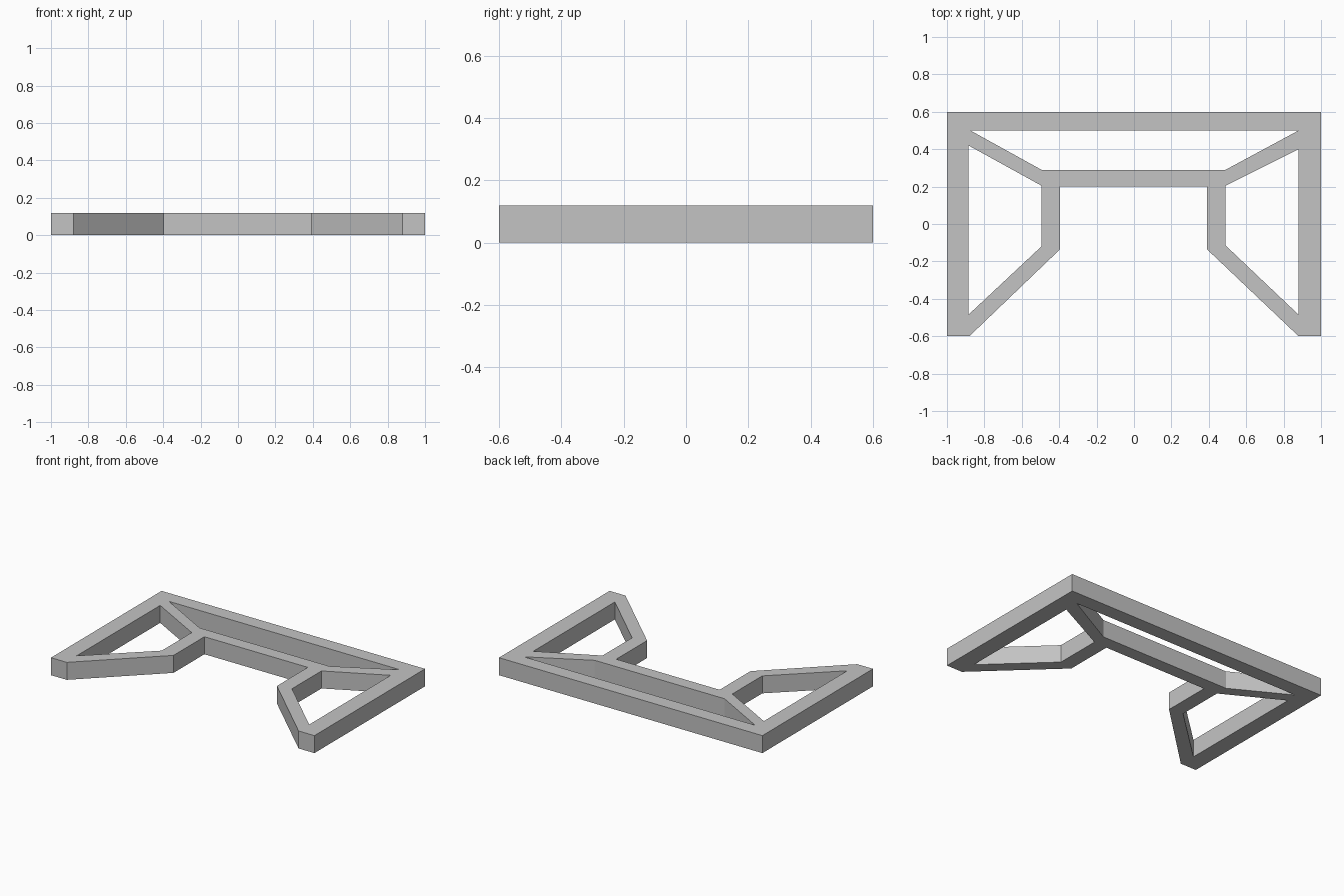
import bpy
import bmesh

cube = bpy.data.objects.get("Cube")
if cube:
    bpy.data.objects.remove(cube, do_unlink=True)

HEIGHT = 0.12

# Plain grey finish
grey = bpy.data.materials.new("plain_grey")
grey.use_nodes = True
colour = (0.55, 0.55, 0.55, 1)
grey.diffuse_color = colour
grey.node_tree.nodes["Principled BSDF"].inputs["Base Color"].default_value = colour

# Outer edge of the frame, with the recess between the two front legs
outline = [(-1, -0.6), (-0.88, -0.6), (-0.395, -0.135), (-0.395, 0.2),
           (0.39, 0.2), (0.39, -0.135), (0.88, -0.6), (1, -0.6),
           (1, 0.6), (-1, 0.6)]

# Openings: one in each side wing and a long one behind the cross bar
right_opening = [(-0.885, -0.485), (-0.495, -0.12), (-0.495, 0.205), (-0.885, 0.42)]
left_opening = [(0.88, -0.485), (0.49, -0.115), (0.49, 0.205), (0.88, 0.4)]
back_opening = [(-0.875, 0.5), (0.88, 0.5), (0.49, 0.29), (-0.495, 0.29)]


def add_loop(bm, points):
    verts = [bm.verts.new((x, y, 0)) for x, y in points]
    return [bm.edges.new((v, verts[i - 1])) for i, v in enumerate(verts)]


# Fill the flat plan between the loops, then raise it to full height
bm = bmesh.new()
edges = []
for loop in (outline, right_opening, left_opening, back_opening):
    edges += add_loop(bm, loop)
bmesh.ops.triangle_fill(bm, edges=edges, use_beauty=True, normal=(0, 0, 1))
raised = bmesh.ops.extrude_face_region(bm, geom=bm.faces[:], use_keep_orig=True)
top = [g for g in raised["geom"] if isinstance(g, bmesh.types.BMVert)]
bmesh.ops.translate(bm, verts=top, vec=(0, 0, HEIGHT))
bmesh.ops.recalc_face_normals(bm, faces=bm.faces[:])

mesh = bpy.data.meshes.new("braced_frame")
bm.to_mesh(mesh)
bm.free()
mesh.materials.append(grey)
frame = bpy.data.objects.new("braced_frame", mesh)
bpy.context.collection.objects.link(frame)
